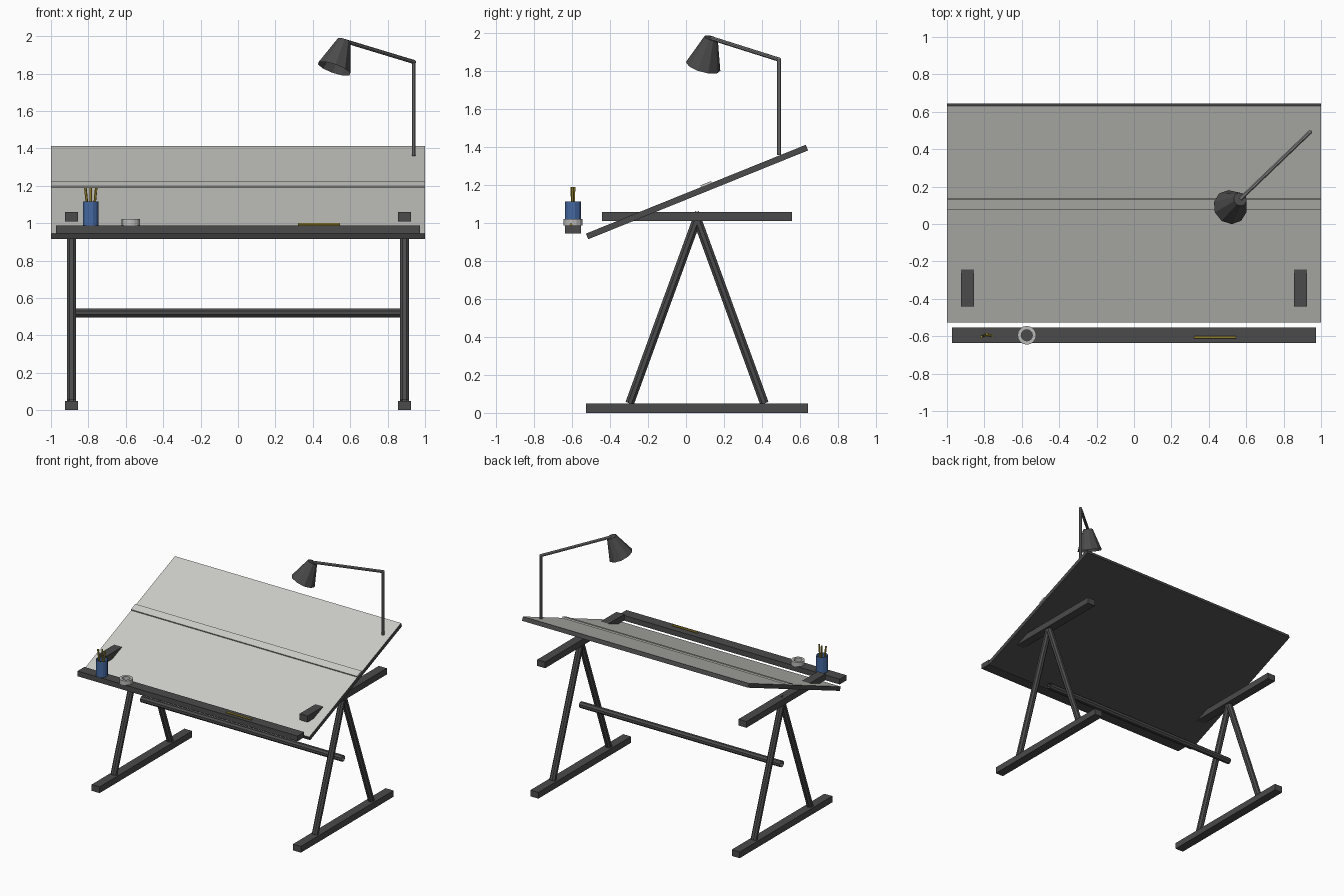
import bpy, bmesh
from math import radians, pi
from mathutils import Vector, Matrix

cube = bpy.data.objects.get("Cube")
if cube:
    bpy.data.objects.remove(cube, do_unlink=True)


def material(name, rgb):
    m = bpy.data.materials.new(name)
    m.use_nodes = True
    m.diffuse_color = (*rgb, 1)
    m.node_tree.nodes["Principled BSDF"].inputs["Base Color"].default_value = (*rgb, 1)
    return m


DARK = material("dark_frame", (0.07, 0.07, 0.07))
PAPER = material("pale_surface", (0.6, 0.6, 0.57))
METAL = material("grey_metal", (0.2, 0.2, 0.2))
TAPE = material("light_tape", (0.5, 0.5, 0.49))
BLUE = material("blue_cup", (0.06, 0.14, 0.36))
YELLOW = material("pencil_yellow", (0.45, 0.33, 0.04))


def finish(name, bm, *mats):
    mesh = bpy.data.meshes.new(name)
    bm.to_mesh(mesh)
    bm.free()
    for m in mats:
        mesh.materials.append(m)
    obj = bpy.data.objects.new(name, mesh)
    bpy.context.collection.objects.link(obj)
    return obj


def box(name, center, size, mat, tilt=0, top=None):
    """Box turned about x; an optional second material goes on its top face."""
    bm = bmesh.new()
    bmesh.ops.create_cube(bm, size=1)
    bm.normal_update()
    if top:
        for f in bm.faces:
            f.material_index = int(f.normal.z > 0.9)
    place = Matrix.Translation(center) @ Matrix.Rotation(tilt, 4, "X")
    bm.transform(place @ Matrix.Diagonal((*size, 1)))
    return finish(name, bm, mat, *([top] if top else []))


def tube(name, start, end, r1, mat, r2=None, sides=8, caps=False):
    """Straight or tapered tube between two points."""
    a, b = Vector(start), Vector(end)
    axis = b - a
    bm = bmesh.new()
    bmesh.ops.create_cone(bm, cap_ends=caps, segments=sides, radius1=r1,
                          radius2=r1 if r2 is None else r2, depth=axis.length)
    bm.transform(Matrix.Rotation(pi / sides, 4, "Z"))
    turn = axis.to_track_quat("Z", "Y").to_matrix().to_4x4()
    bm.transform(Matrix.Translation((a + b) / 2) @ turn)
    return finish(name, bm, mat)


MID = 0.058  # depth centre of the stand

# Trestles: foot, rail and two crossing legs on each side
for side, x in (("left", 0.89), ("right", -0.89)):
    box(side + "_foot", (x, MID, 0.025), (0.07, 1.17, 0.05), DARK)
    box(side + "_rail", (x, MID, 1.035), (0.07, 1.0, 0.05), DARK)
    for end, s in (("front", -1), ("back", 1)):
        tube(f"{side}_{end}_leg", (x, MID + s * 0.355, 0.05),
             (x, MID - s * 0.012, 1.055), 0.025, DARK)

# Stretcher between the trestles
tube("stretcher", (-0.89, MID, 0.52), (0.89, MID, 0.52), 0.025, DARK)

# Tilted drawing board with a straightedge lying across it
TILT = radians(22)
BOARD = Vector((0, MID, 1.164))
box("drawing_board", BOARD, (2, 1.25, 0.032), DARK, TILT, PAPER)
offset = Matrix.Rotation(TILT, 3, "X") @ Vector((0, 0.06, 0.021))
box("straightedge", BOARD + offset, (2, 0.06, 0.01), PAPER, TILT)

# Tray in front of the board
TRAY_Y = -0.595
TRAY_TOP = 0.987
box("tray", (0, TRAY_Y, 0.966), (1.945, 0.085, 0.042), DARK)

# Cup with pencils
CUP_X = -0.787
tube("cup", (CUP_X, TRAY_Y, TRAY_TOP), (CUP_X, TRAY_Y, 1.115), 0.043, BLUE, sides=12)
for i, dy in zip((-1, 0, 1), (-0.008, 0.006, -0.004)):
    tube(f"cup_pencil_{i + 2}", (CUP_X + i * 0.01, TRAY_Y, 0.995),
         (CUP_X + i * 0.029, TRAY_Y + dy, 1.19), 0.007, YELLOW, sides=6, caps=True)

# Pencil lying on the tray
tube("loose_pencil", (0.32, -0.606, 0.994), (0.545, -0.606, 0.994), 0.007,
     YELLOW, sides=6, caps=True)

# Roll of tape: a square section spun around its axis
bm = bmesh.new()
section = [bm.verts.new((r, 0, z)) for r, z in
           ((0.03, 0), (0.05, 0), (0.05, 0.034), (0.03, 0.034))]
edges = [bm.edges.new((section[i], section[(i + 1) % 4])) for i in range(4)]
bmesh.ops.spin(bm, geom=section + edges, cent=(0, 0, 0), axis=(0, 0, 1),
               angle=2 * pi, steps=16, use_merge=True)
bmesh.ops.remove_doubles(bm, verts=bm.verts, dist=0.0005)
bmesh.ops.recalc_face_normals(bm, faces=bm.faces)
tape = finish("tape_roll", bm, TAPE)
tape.location = (-0.573, TRAY_Y, TRAY_TOP)

# Lamp: post, arm and open shade
ELBOW = (0.94, 0.49, 1.862)
HEAD = (0.567, 0.132, 1.975)
tube("lamp_post", (0.94, 0.49, 1.358), ELBOW, 0.011, METAL)
tube("lamp_arm", ELBOW, HEAD, 0.011, METAL)
bm = bmesh.new()
bmesh.ops.create_uvsphere(bm, u_segments=8, v_segments=6, radius=0.012)
elbow = finish("lamp_elbow", bm, METAL)
elbow.location = ELBOW
tube("lamp_shade", (0.514, 0.09, 1.826), HEAD, 0.094, DARK, r2=0.037, sides=10)
tube("lamp_shade_cap", Vector(HEAD) - Vector((0.001, 0.001, 0.003)), HEAD, 0.037,
     DARK, sides=10, caps=True)
